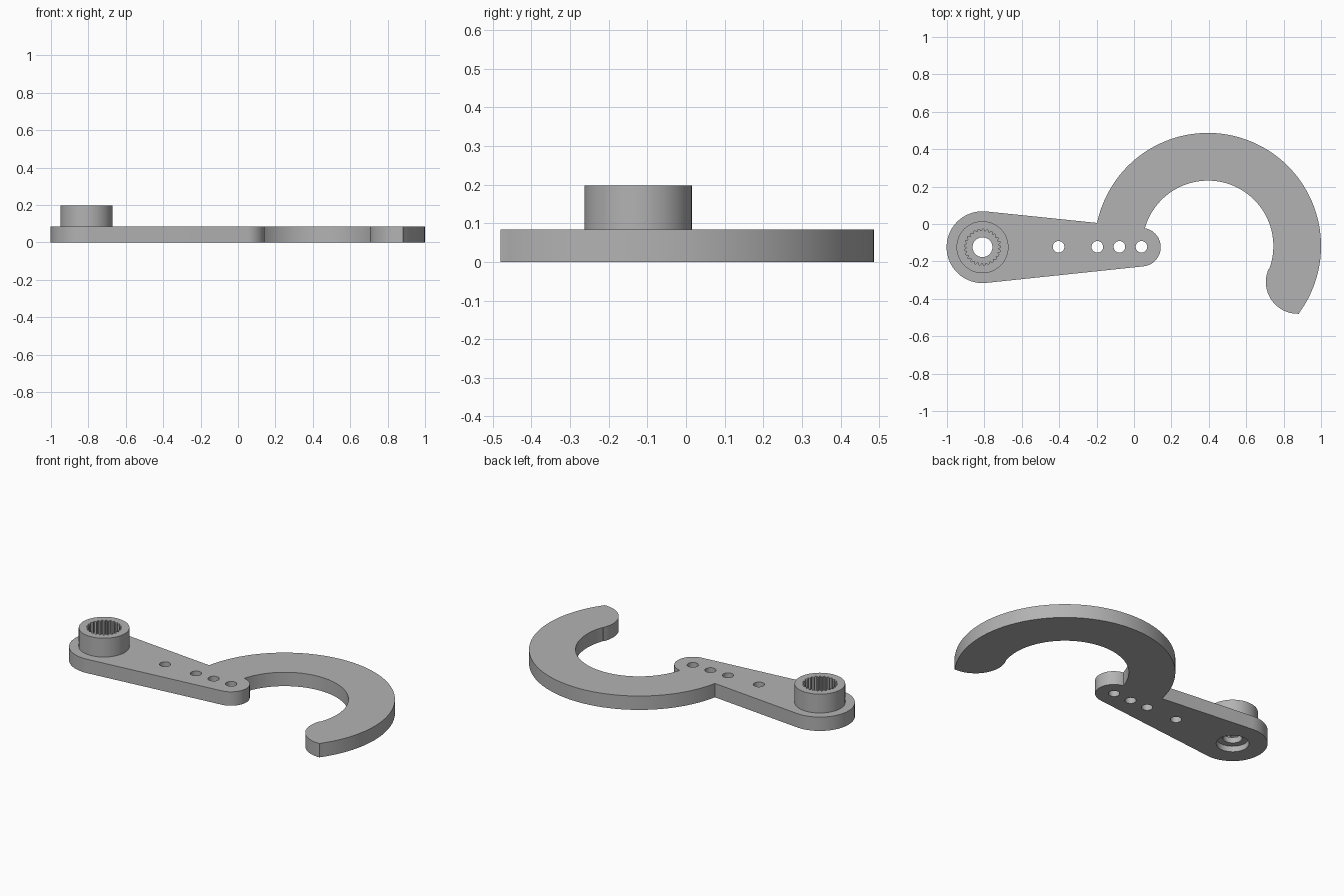
import bpy, bmesh, math

if "Cube" in bpy.data.objects:
    bpy.data.objects.remove(bpy.data.objects["Cube"])

HUB = (-0.81, -0.124)      # centre of the splined hub
TIP = (0.04, -0.124)       # centre of the small arm end
RING = (0.395, -0.118)     # centre of the hook arcs
T = 0.084                  # plate thickness

metal = bpy.data.materials.new("grey_metal")
metal.diffuse_color = (0.45, 0.45, 0.45, 1)
metal.use_nodes = True
metal.node_tree.nodes["Principled BSDF"].inputs["Base Color"].default_value = metal.diffuse_color


def arc(c, r, a0, a1, n):
    """Points on an arc, angles in degrees."""
    out = []
    for i in range(n + 1):
        a = math.radians(a0 + (a1 - a0) * i / n)
        out.append((c[0] + r * math.cos(a), c[1] + r * math.sin(a)))
    return out


def circle(c, r, n=48):
    return arc(c, r, 0, 360, n)[:-1]


def prism(name, pts, z0, z1):
    """Closed solid raised from a flat outline."""
    bm = bmesh.new()
    f = bm.faces.new([bm.verts.new((x, y, z0)) for x, y in pts])
    up = bmesh.ops.extrude_face_region(bm, geom=[f])["geom"]
    bmesh.ops.translate(bm, vec=(0, 0, z1 - z0),
                        verts=[v for v in up if isinstance(v, bmesh.types.BMVert)])
    bmesh.ops.recalc_face_normals(bm, faces=bm.faces)
    me = bpy.data.meshes.new(name)
    bm.to_mesh(me)
    bm.free()
    me.materials.append(metal)
    ob = bpy.data.objects.new(name, me)
    bpy.context.collection.objects.link(ob)
    return ob


# Arm and hook share one outline
outline = (arc(HUB, 0.192, -84, -276, 48)          # large rounded end
           + arc(RING, 0.605, 168.2, -36.3, 96)    # outer hook edge
           + arc((0.875, -0.31), 0.17, -88, -204, 24)  # rounded hook tip
           + arc(RING, 0.35, -20.3, 163, 72)       # inner hook edge
           + arc(TIP, 0.103, 80, -84, 32))         # small rounded end
arm = prism("hook_arm", outline, 0, T)

# Raised hub, screw holes, screw recess and toothed socket
tools = [("UNION", prism("hub_boss", circle(HUB, 0.139, 72), T - 0.02, 0.198))]
for x in (-0.403, -0.196, -0.078, 0.04):
    tools.append(("DIFFERENCE", prism("screw_hole", circle((x, -0.122), 0.031, 32), -0.1, 0.3)))
tools.append(("DIFFERENCE", prism("shaft_hole", circle(HUB, 0.053), -0.1, 0.3)))
tools.append(("DIFFERENCE", prism("screw_recess", circle(HUB, 0.09), -0.1, 0.035)))
teeth = 25
spline = []
for i in range(teeth * 4):
    a = 2 * math.pi * i / (teeth * 4)
    r = 0.097 if i % 4 < 2 else 0.086
    spline.append((HUB[0] + r * math.cos(a), HUB[1] + r * math.sin(a)))
tools.append(("DIFFERENCE", prism("toothed_socket", spline, 0.07, 0.3)))

bpy.context.view_layer.objects.active = arm
for op, tool in tools:
    m = arm.modifiers.new(tool.name, "BOOLEAN")
    m.operation, m.object, m.solver = op, tool, "EXACT"
    tool.hide_render = True
    bpy.ops.object.modifier_apply(modifier=m.name)
for _, tool in tools:
    bpy.data.objects.remove(tool)

arm.select_set(True)
bpy.ops.object.shade_smooth_by_angle(angle=math.radians(25))
